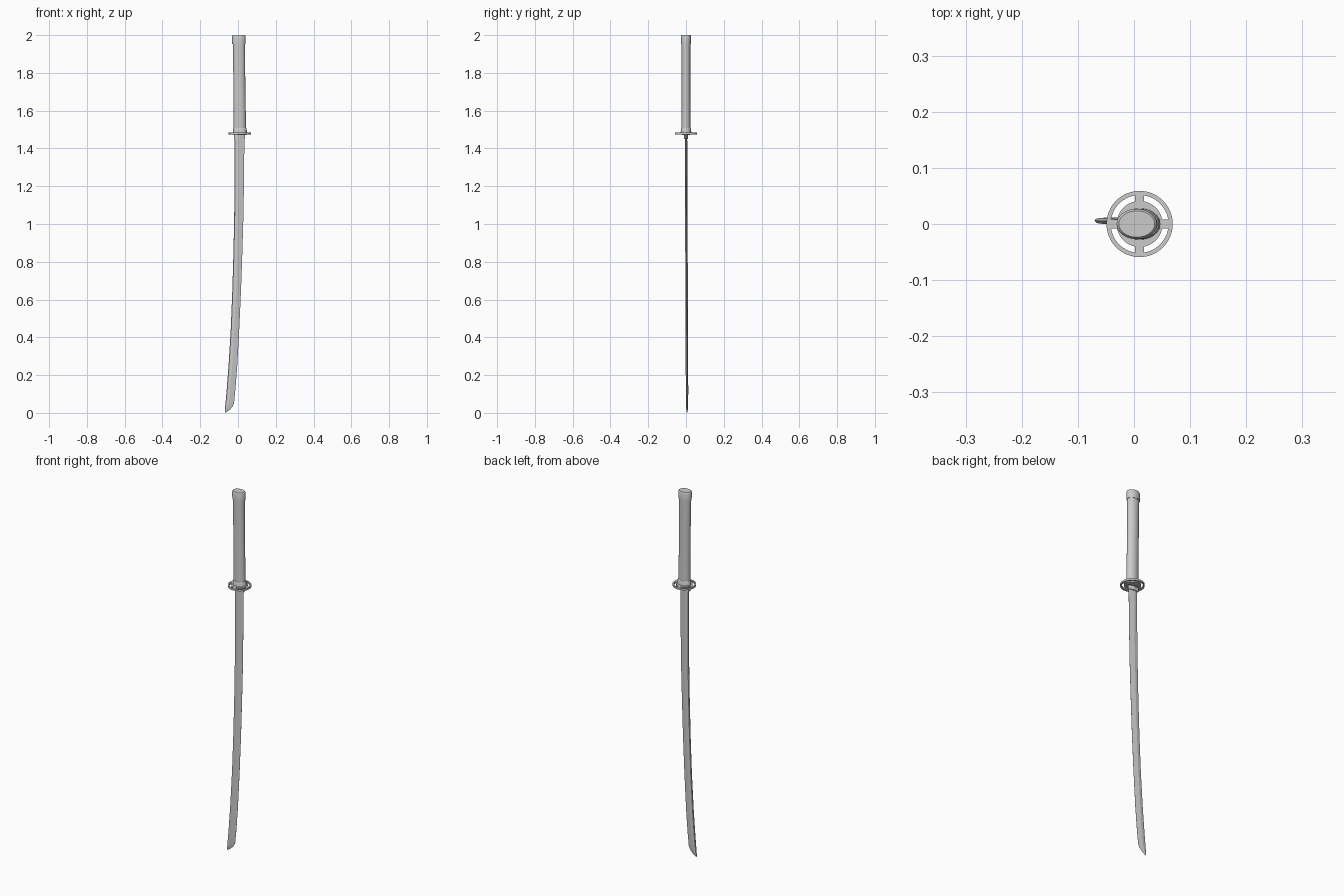
import bpy, bmesh
from math import sin, cos, pi, asin

if "Cube" in bpy.data.objects:
    bpy.data.objects.remove(bpy.data.objects["Cube"])


def loft(name, rings, smooth=True):
    """Skin a closed solid over equal-length rings of points."""
    bm = bmesh.new()
    rows = [[bm.verts.new(p) for p in r] for r in rings]
    n = len(rows[0])
    for a, b in zip(rows, rows[1:]):
        for i in range(n):
            j = (i + 1) % n
            bm.faces.new((a[i], a[j], b[j], b[i]))
    bm.faces.new(rows[0])
    bm.faces.new(rows[-1])
    bmesh.ops.recalc_face_normals(bm, faces=bm.faces)
    me = bpy.data.meshes.new(name)
    bm.to_mesh(me)
    bm.free()
    ob = bpy.data.objects.new(name, me)
    bpy.context.collection.objects.link(ob)
    if smooth:
        select(ob)
        bpy.ops.object.shade_smooth_by_angle(angle=0.6)
    return ob


def select(ob):
    bpy.ops.object.select_all(action='DESELECT')
    ob.select_set(True)
    bpy.context.view_layer.objects.active = ob


def oval(cx, z, rx, ry, n=32):
    return [(cx + rx * cos(2 * pi * i / n), ry * sin(2 * pi * i / n), z) for i in range(n)]


def oval_part(name, profile):
    return loft(name, [oval(*p) for p in profile])


# Handle: grip, end cap and lower collar (centre x, z, rx, ry)
oval_part("grip", [(0.010, 1.49, 0.033, 0.024), (0.009, 1.60, 0.032, 0.0235),
                   (0.007, 1.75, 0.0315, 0.023), (0.006, 1.88, 0.032, 0.0235),
                   (0.005, 1.97, 0.033, 0.024)])
oval_part("end_cap", [(0.005, 1.953, 0.0355, 0.0265), (0.005, 1.994, 0.036, 0.027),
                      (0.005, 1.998, 0.0345, 0.0255), (0.005, 2.0, 0.032, 0.0235)])
oval_part("grip_collar", [(0.010, 1.484, 0.037, 0.028), (0.010, 1.506, 0.036, 0.027),
                          (0.010, 1.509, 0.034, 0.025)])
oval_part("guard_washer", [(0.010, 1.471, 0.034, 0.020), (0.010, 1.476, 0.034, 0.020)])

# Pierced round guard: flat curve with four arc slots
cu = bpy.data.curves.new("guard", 'CURVE')
cu.dimensions = '2D'
cu.fill_mode = 'BOTH'
cu.extrude = 0.005


def outline(pts):
    s = cu.splines.new('POLY')
    s.points.add(len(pts) - 1)
    for p, (x, y) in zip(s.points, pts):
        p.co = (x, y, 0, 1)
    s.use_cyclic_u = True


def arc(r, a, b, n):
    return [(r * cos(a + (b - a) * i / n), r * sin(a + (b - a) * i / n)) for i in range(n + 1)]


outline(arc(0.059, 0, 2 * pi, 64)[:-1])
r_out, r_in, half = 0.0515, 0.041, 0.008
for k in range(4):
    q = k * pi / 2
    o, i = asin(half / r_out), asin(half / r_in)
    outline(arc(r_out, q + o, q + pi / 2 - o, 12) + arc(r_in, q + pi / 2 - i, q + i, 12))
guard = bpy.data.objects.new("guard", cu)
bpy.context.collection.objects.link(guard)
guard.location = (0.010, 0, 1.48)
select(guard)
bpy.ops.object.convert(target='MESH')


# Blade: flat spine on -x, ridge line, sharp edge on +x
def blade_ring(xs, zs, xe, ze, t, grow=0.0):
    y0 = 0.006 * (1 - zs / 1.47)
    section = [(0, 0), (0.06, 0.8), (0.42, 1), (1, 0.04), (1, -0.04), (0.42, -1), (0.06, -0.8)]
    return [(xs + (xe - xs) * u, y0 + t * v, zs + (ze - zs) * u) for u, v in section]


stations = [(1.47, -0.018, 0.034), (1.25, -0.018, 0.032), (1.05, -0.020, 0.029),
            (0.85, -0.024, 0.023), (0.65, -0.030, 0.016), (0.45, -0.038, 0.007),
            (0.25, -0.050, -0.004), (0.12, -0.060, -0.014)]
rings = [blade_ring(xs, z, xe, z, 0.0065) for z, xs, xe in stations]
rings += [blade_ring(-0.065, 0.065, -0.021, 0.052, 0.006),
          blade_ring(-0.067, 0.045, -0.028, 0.034, 0.0055),
          blade_ring(-0.0685, 0.025, -0.042, 0.018, 0.0045),
          blade_ring(-0.070, 0.004, -0.066, 0.0, 0.0015)]
loft("blade", rings, smooth=False)
select(bpy.data.objects["blade"])
bpy.ops.object.shade_smooth_by_angle(angle=0.15)

# Blade collar just below the guard
loft("blade_collar", [[(x, y, z) for x, y in
     [(-0.021, -0.009), (0.010, -0.011), (0.037, -0.003), (0.037, 0.003), (0.010, 0.011), (-0.021, 0.009)]]
     for z in (1.45, 1.478)], smooth=False)
